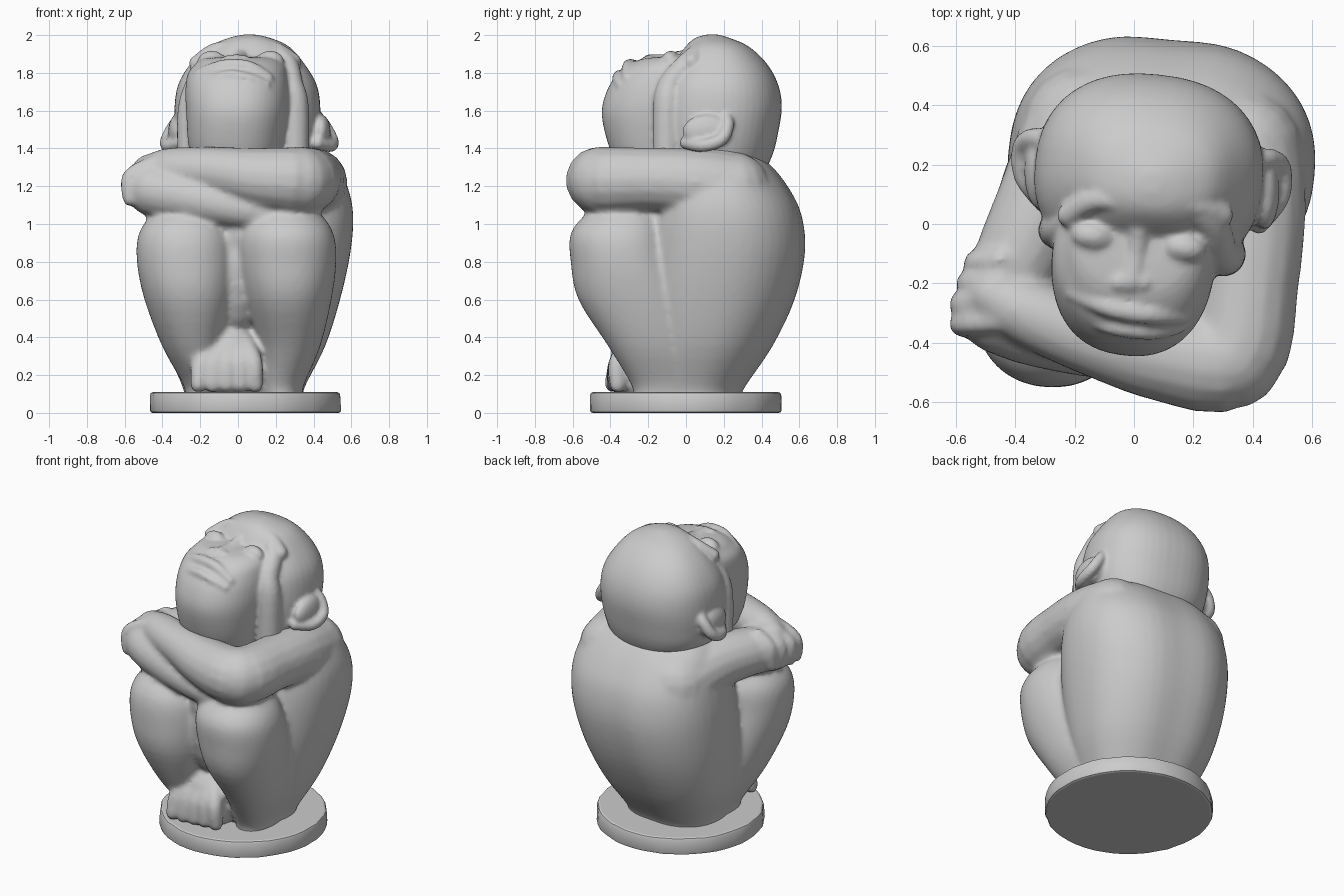
import bpy, bmesh, math, random
from mathutils import Vector, Matrix

random.seed(3)


def spline(pts, n):
    """Catmull-Rom samples through tuples of any length."""
    out = []
    for i in range(len(pts) - 1):
        a, b, c, d = (pts[max(0, min(len(pts) - 1, i + k))] for k in (-1, 0, 1, 2))
        for s in range(n):
            t = s / n
            out.append([0.5 * (2 * q + (r - p) * t + (2 * p - 5 * q + 4 * r - w) * t * t
                               + (3 * q - p - 3 * r + w) * t ** 3)
                        for p, q, r, w in zip(a, b, c, d)])
    return out + [list(pts[-1])]


def skin(bm, rings):
    """Closed surface through rings of points."""
    rings = [[bm.verts.new(p) for p in ring] for ring in rings]
    n = len(rings[0])
    for lo, hi in zip(rings, rings[1:]):
        for i in range(n):
            j = (i + 1) % n
            bm.faces.new((lo[i], lo[j], hi[j], hi[i]))
    bm.faces.new(rings[0][::-1])
    bm.faces.new(rings[-1])


def loft(bm, rows, power=2.3, turn=0, groove=0, n=48):
    """Stack of rounded sections: z, cx, cy, rx, ry."""
    rot = Matrix.Rotation(math.radians(turn), 3, 'Z')
    rings = []
    for z, cx, cy, rx, ry in spline(rows, 4):
        ring = []
        for i in range(n):
            a = 2 * math.pi * i / n
            c, s = math.cos(a), math.sin(a)
            k = 1 - groove * math.exp(-((a - math.pi / 2) / 0.22) ** 2)
            p = Vector((rx * k * math.copysign(abs(c) ** (2 / power), c),
                        ry * k * math.copysign(abs(s) ** (2 / power), s), 0))
            ring.append(rot @ p + Vector((cx, cy, z)))
        rings.append(ring)
    skin(bm, rings)


def ball(bm, loc, size, turn=0, n=16):
    rot = Matrix.Rotation(math.radians(turn), 3, 'Z')
    rings = []
    for j in range(11):
        b = -1.5 + 0.3 * j
        rings.append([rot @ Vector((size[0] * math.cos(b) * math.cos(2 * math.pi * i / n),
                                    size[1] * math.cos(b) * math.sin(2 * math.pi * i / n),
                                    size[2] * math.sin(b))) + Vector(loc) for i in range(n)])
    skin(bm, rings)


def limb(bm, pts, n=16):
    """Round-ended tube along points: x, y, z, r."""
    path = spline(pts, 4)
    cen = [Vector(p[:3]) for p in path]
    side = (cen[1] - cen[0]).orthogonal().normalized()
    rings = []
    for i, p in enumerate(path):
        t = (cen[min(i + 1, len(cen) - 1)] - cen[max(i - 1, 0)]).normalized()
        side = (side - t * side.dot(t)).normalized()
        up = t.cross(side)
        rings.append([cen[i] + p[3] * (side * math.cos(2 * math.pi * k / n) + up * math.sin(2 * math.pi * k / n))
                      for k in range(n)])
    skin(bm, rings)
    for p in (pts[0], pts[-1]):
        ball(bm, p[:3], (p[3],) * 3)


def finish(bm, name, voxel=0, smooth=0):
    me = bpy.data.meshes.new(name)
    bm.to_mesh(me)
    bm.free()
    ob = bpy.data.objects.new(name, me)
    bpy.context.collection.objects.link(ob)
    if voxel:
        rm = ob.modifiers.new("fuse", 'REMESH')
        rm.mode = 'VOXEL'
        rm.voxel_size = voxel
        rm.use_smooth_shade = True
        sm = ob.modifiers.new("soften", 'SMOOTH')
        sm.factor = 0.5
        sm.iterations = smooth
    return ob


# Round base with a slightly worn rim
bm = bmesh.new()
bmesh.ops.create_cone(bm, cap_ends=True, segments=48, radius1=0.51, radius2=0.505, depth=0.11,
                      matrix=Matrix.Translation((0.04, 0, 0.055)))
for v in bm.verts:
    k = 1 + random.uniform(-0.012, 0.006)
    v.co.x = 0.04 + (v.co.x - 0.04) * k
    v.co.y *= k
base = finish(bm, "base")
bv = base.modifiers.new("rim", 'BEVEL')
bv.width, bv.segments = 0.015, 2
for p in base.data.polygons:
    p.use_smooth = len(p.vertices) == 4

# Body: torso with spine groove
bm = bmesh.new()
loft(bm, [(0.07, .03, .05, .32, .25), (0.13, .03, .05, .32, .26), (0.35, .04, .11, .42, .35),
          (0.6, .06, .16, .48, .42), (0.85, .085, .2, .51, .435), (1.05, .10, .21, .51, .405),
          (1.2, .10, .2, .48, .34), (1.32, .1, .18, .42, .26), (1.4, .1, .15, .3, .18)],
     turn=-5, groove=0.035)

# Folded legs, with the inner thighs closing the space between
loft(bm, [(0.08, -.18, -.1, .10, .17), (0.15, -.18, -.1, .11, .18), (0.35, -.235, -.17, .165, .24),
          (0.6, -.26, -.25, .235, .28), (0.8, -.275, -.28, .26, .27), (0.95, -.28, -.28, .245, .25),
          (1.05, -.28, -.27, .17, .18), (1.1, -.28, -.27, .07, .08)], power=2.15)
loft(bm, [(0.08, .23, -.1, .11, .18), (0.15, .23, -.1, .12, .19), (0.35, .27, -.17, .165, .24),
          (0.6, .265, -.27, .23, .3), (0.8, .26, -.33, .26, .28), (0.95, .255, -.35, .25, .26),
          (1.06, .25, -.33, .18, .19), (1.11, .25, -.33, .08, .09)], power=2.15)
ball(bm, (-.01, -.2, .8), (.16, .24, .4))
ball(bm, (0, -.3, .95), (.12, .15, .17))

# Foot mound with toes between the legs
ball(bm, (-.05, -.24, .25), (.19, .15, .22))
for i in range(5):
    x = -.21 + .075 * i
    limb(bm, [(-.07 + .025 * i, -.28, .38, .05), (x * .9, -.36, .27, .05),
              (x, -.385 + .006 * i, .15, .045)])

# Upper arm and forearm lying on top
limb(bm, [(.37, .25, 1.18, .2), (.40, .05, 1.22, .18), (.385, -.2, 1.235, .17), (.325, -.445, 1.23, .18),
          (.1, -.44, 1.245, .16), (-.12, -.39, 1.28, .13), (-.35, -.30, 1.29, .115), (-.47, -.24, 1.28, .09)])
ball(bm, (.325, -.445, 1.23), (.18, .18, .18))
ball(bm, (.375, -.505, 1.22), (.1, .1, .13))
# Arm tucked underneath
limb(bm, [(-.16, .32, 1.1, .22), (-.28, .1, 1.18, .175), (-.39, -.12, 1.2, .15), (-.45, -.29, 1.18, .14),
          (-.22, -.38, 1.13, .125), (.02, -.43, 1.08, .1), (.2, -.44, 1.05, .08)])
ball(bm, (-.45, -.3, 1.18), (.14, .14, .14))
# Fingers gripping the outer arm
for i in range(4):
    y = -.12 - .068 * i
    x = -.53 - .022 * min(i, 2)
    limb(bm, [(-.45, y, 1.32, .042), (x, y - .01, 1.25, .042), (x - .002, y - .02, 1.13, .036)])
finish(bm, "body", 0.017, 6)

# Head: skull
bm = bmesh.new()
loft(bm, [(1.2, .08, .17, .25, .2), (1.35, .05, .15, .35, .3), (1.48, .05, .16, .38, .325),
          (1.62, .05, .17, .385, .335), (1.74, .05, .175, .365, .31), (1.85, .05, .18, .3, .245),
          (1.94, .06, .165, .21, .165), (1.985, .06, .14, .11, .09), (2.003, .06, .14, .03, .03)],
     power=2.3, turn=-6)
# Hairline ridges down both sides of the face
limb(bm, [(.3, -.1, 1.3, .075), (.3, -.1, 1.62, .075), (.28, -.08, 1.74, .065), (.26, .0, 1.84, .06),
          (.2, .07, 1.9, .06)])
limb(bm, [(-.26, -.02, 1.3, .06), (-.26, -.02, 1.6, .06), (-.22, .0, 1.76, .05), (-.17, .06, 1.86, .05)])
# Upturned muzzle and jaw
loft(bm, [(1.3, -.01, -.12, .22, .24), (1.42, -.01, -.14, .25, .27), (1.58, 0, -.13, .27, .315),
          (1.7, 0, -.105, .275, .315), (1.79, 0, -.075, .265, .29), (1.84, .01, -.05, .24, .255),
          (1.875, .01, -.03, .2, .2), (1.885, .02, -.02, .12, .12)], turn=-8)
# Brow, eyes, nose and lips
limb(bm, [(-.22, .03, 1.85, .04), (-.12, .085, 1.92, .04), (.02, .06, 1.93, .04),
          (.18, .07, 1.925, .045), (.29, .03, 1.86, .045)])
for x, y in ((-.14, -.04), (.17, -.08)):
    ball(bm, (x, y, 1.862), (.075, .05, .055), -8)
limb(bm, [(.02, .04, 1.9, .04), (.01, -.08, 1.868, .035), (-.01, -.19, 1.855, .045)])
for x in (-.05, .03):
    ball(bm, (x, -.195, 1.86), (.035, .035, .035))
limb(bm, [(-.2, -.23, 1.79, .035), (-.1, -.275, 1.83, .035), (-.02, -.295, 1.84, .035),
          (.07, -.305, 1.825, .035), (.16, -.31, 1.77, .03)])
limb(bm, [(-.19, -.285, 1.74, .03), (-.1, -.335, 1.775, .03), (-.02, -.355, 1.785, .03),
          (.07, -.36, 1.765, .03), (.15, -.345, 1.735, .025)])
# Ears, the second mirrored and set slightly back
for s, cx, dy in ((1, 0, 0), (-1, .12, .07)):
    limb(bm, [(cx + s * x, y + dy, z, .035) for x, y, z in
              ((.40, .2, 1.58), (.45, .22, 1.53), (.495, .19, 1.45), (.49, .09, 1.415), (.42, .0, 1.43))])
    ball(bm, (cx + s * .44, .11 + dy, 1.49), (.05, .13, .09))
finish(bm, "head", 0.0125, 2)
